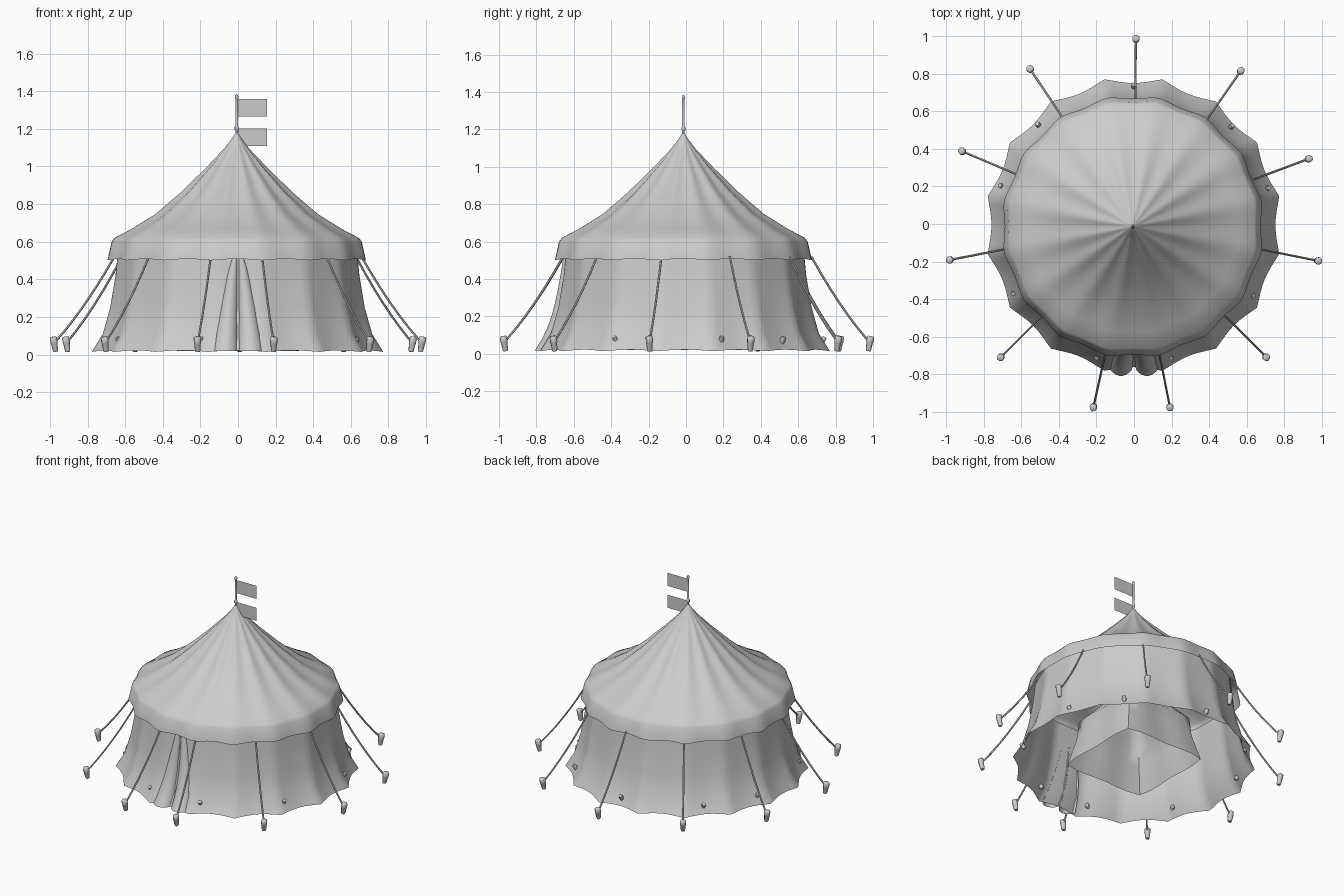
import bpy, bmesh, math
from mathutils import Vector

cube = bpy.data.objects.get("Cube")
if cube:
    bpy.data.objects.remove(cube)

canvas = bpy.data.materials.new("grey canvas")
canvas.use_nodes = True
GREY = (0.6, 0.6, 0.6, 1)
canvas.diffuse_color = GREY
canvas.node_tree.nodes["Principled BSDF"].inputs["Base Color"].default_value = GREY

STEPS = 8
PEAK = Vector((-0.007, -0.014, 0))  # the roof sits slightly off centre


def finish(name, bm, smooth=50):
    me = bpy.data.meshes.new(name)
    bm.to_mesh(me)
    bm.free()
    ob = bpy.data.objects.new(name, me)
    bpy.context.collection.objects.link(ob)
    me.materials.append(canvas)
    bpy.ops.object.select_all(action="DESELECT")
    bpy.context.view_layer.objects.active = ob
    ob.select_set(True)
    bpy.ops.object.shade_smooth_by_angle(angle=math.radians(smooth))
    return ob


def skin(bm, rows, closed):
    """Join rows of points into a sheet."""
    grid = [[bm.verts.new(p) for p in row] for row in rows]
    n = len(rows[0])
    for a, b in zip(grid, grid[1:]):
        for i in range(n if closed else n - 1):
            j = (i + 1) % n
            bm.faces.new((a[i], b[i], b[j], a[j]))


def cloth(name, profile, softness=1.0, panels=16, centre=Vector()):
    """Pleated ring of cloth; profile holds radius, height, fold depth, hem wave."""
    count = panels * STEPS
    rows = []
    for r, z, fold, wave in profile:
        row = []
        for i in range(count):
            a = math.tau * i / count
            dip = abs(math.sin(a * panels / 2 - math.pi / 2)) ** softness
            rr = r - fold * dip
            zz = z + wave * (dip - 0.5)
            row.append(centre + Vector((rr * math.cos(a), rr * math.sin(a), zz)))
        rows.append(row)
    bm = bmesh.new()
    skin(bm, rows, True)
    return finish(name, bm)


# Outer pavilion
cloth("roof", [(0.005, 1.172, 0, 0), (0.068, 1.095, 0.003, 0), (0.165, 0.995, 0.01, 0),
               (0.30, 0.865, 0.018, 0), (0.44, 0.747, 0.02, 0), (0.57, 0.667, 0.018, 0),
               (0.66, 0.62, 0.014, 0), (0.675, 0.6, 0.014, 0), (0.698, 0.505, 0.018, 0.008)],
      softness=1.6, centre=PEAK)
cloth("wall", [(0.645, 0.56, 0.01, 0), (0.66, 0.42, 0.012, 0), (0.69, 0.25, 0.018, 0),
               (0.73, 0.11, 0.025, 0), (0.79, 0.018, 0.035, 0.008)], centre=PEAK * 0.4)

# Small four-sided tent standing inside
cloth("inner_tent", [(0.005, 0.66, 0, 0), (0.1, 0.54, 0.03, 0), (0.36, 0.33, 0.1, 0),
                     (0.375, 0.2, 0.105, 0), (0.435, 0.02, 0.12, 0)], panels=4)

# Cap over the peak
cloth("peak_cap", [(0.004, 1.182, 0, 0), (0.03, 1.142, 0, 0), (0.064, 1.1, 0.003, 0)],
      softness=2, centre=PEAK)

# Curled door flaps, parted at the front
for side, name in ((1, "left_door_flap"), (-1, "right_door_flap")):
    rows = []
    for k in range(9):
        t = k / 8
        width = 0.02 + 0.11 * t ** 0.8
        base = -0.645 - 0.04 * t - 0.07 * t ** 4
        row = []
        for i in range(13):
            u = i / 12
            bulge = abs(math.sin(math.pi * u)) ** 0.6 * (0.008 + 0.045 * t)
            row.append((side * (0.004 + width * u), base - bulge, 0.53 - 0.512 * t))
        rows.append(row)
    bm = bmesh.new()
    skin(bm, rows, False)
    finish(name, bm)


def rod(name, points, radii, sides=8):
    """Round rod through points, with a radius at each point and closed ends."""
    pts = [Vector(p) for p in points]
    axis = (pts[-1] - pts[0]).normalized()
    side = axis.cross(Vector((0.3, 1, 0.1))).normalized()
    up = axis.cross(side)
    rows = []
    for p, r in zip(pts, radii):
        rows.append([p + r * (side * math.cos(math.tau * i / sides)
                              + up * math.sin(math.tau * i / sides)) for i in range(sides)])
    bm = bmesh.new()
    skin(bm, rows, True)
    bm.verts.ensure_lookup_table()
    bm.faces.new(bm.verts[:sides])
    bm.faces.new(bm.verts[-sides:])
    bmesh.ops.recalc_face_normals(bm, faces=bm.faces)
    return finish(name, bm)


# Guy ropes with their ground pegs
PEGS = [(0.01, 0.98), (0.565, 0.81), (0.925, 0.345), (0.975, -0.195), (0.70, -0.705),
        (0.19, -0.97), (-0.215, -0.97), (-0.705, -0.705), (-0.975, -0.19),
        (-0.91, 0.385), (-0.55, 0.82)]
for n, (x, y) in enumerate(PEGS, 1):
    out = Vector((x, y, 0)).normalized()
    foot = Vector((x, y, 0.075)) - out * 0.01
    head = out * 0.67 + Vector((0, 0, 0.52))
    path = []
    for k in range(7):
        t = k / 6
        path.append(head.lerp(foot, t) - Vector((0, 0, 0.1 * t * (1 - t))))
    rod(f"guy_rope_{n}", path, [0.006] * 7, 6)
    base = Vector((x, y, 0.0)) - out * 0.008
    lean = out * 0.016 + Vector((0, 0, 0.095))
    rod(f"guy_peg_{n}", [base + lean * t for t in (0.15, 0.25, 0.6, 0.65, 0.95, 1)],
        [0.012, 0.015, 0.018, 0.02, 0.02, 0.014])

# Small stakes pinning the hem
HEM_ANGLES = [90, 45, 15, -31, -74.5, -105.5, -150, 164, 134]
for n, deg in enumerate(HEM_ANGLES, 1):
    a = math.radians(deg)
    out = Vector((math.cos(a), math.sin(a), 0))
    base = out * 0.72 + Vector((0, 0, 0.055))
    lean = out * 0.022 + Vector((0, 0, 0.035))
    rod(f"hem_stake_{n}", [base + lean * t for t in (0, 0.5, 1)], [0.011, 0.015, 0.012])

# Flagpole with collar and finial
rod("flagpole", [PEAK + Vector((0, 0, z))
                 for z in (1.12, 1.19, 1.195, 1.21, 1.215, 1.36, 1.365, 1.375, 1.385)],
    [0.007, 0.007, 0.011, 0.011, 0.007, 0.007, 0.009, 0.009, 0.002])

# Two flags
for name, z in (("upper_flag", 1.265), ("lower_flag", 1.108)):
    bm = bmesh.new()
    skin(bm, [[PEAK + Vector((x, 0, h)) for x in (0.005, 0.162)] for h in (z, z + 0.093)], False)
    finish(name, bm)
